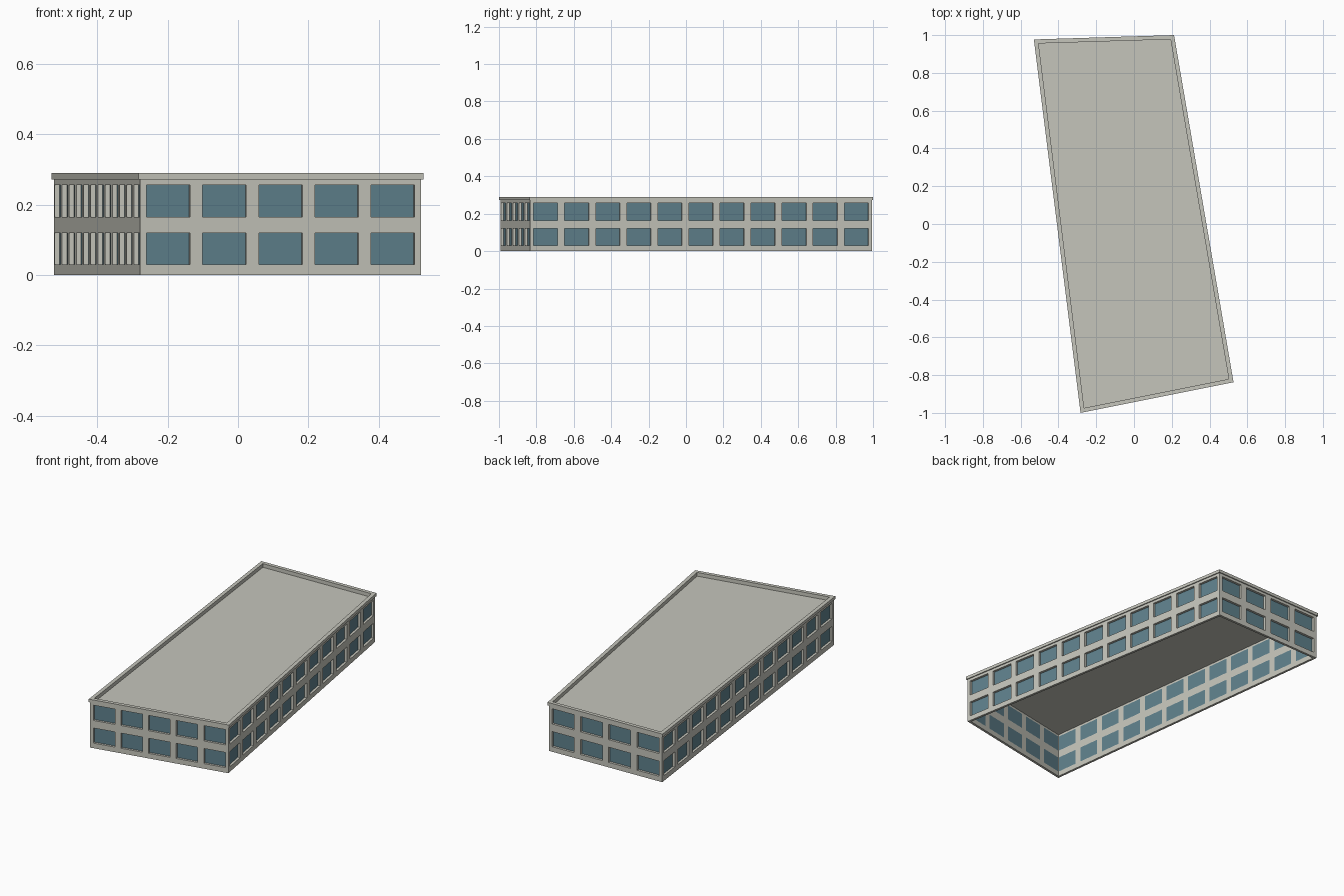
import bpy
import bmesh
from mathutils import Vector

cube = bpy.data.objects.get("Cube")
if cube:
    bpy.data.objects.remove(cube, do_unlink=True)


def material(name, rgb):
    m = bpy.data.materials.new(name)
    m.use_nodes = True
    m.diffuse_color = (*rgb, 1)
    m.node_tree.nodes["Principled BSDF"].inputs["Base Color"].default_value = (*rgb, 1)
    return m


STONE = material("pale stone", (0.56, 0.56, 0.50))
GLASS = material("blue glass", (0.115, 0.22, 0.265))

# Footprint, counter-clockwise from the front left corner as seen from the front
OUTLINE = [Vector(p) for p in ((-0.283, -1.0), (0.527, -0.838), (0.212, 1.0), (-0.53, 0.977))]
OVERHANG, THICK, COPING = 0.006, 0.014, 0.022
EAVES, ROOF, TOP = 0.272, 0.268, 0.29
ROWS = [0, 0.03, 0.12, 0.165, 0.256, EAVES]
PITCH, GLAZED = 0.16, 0.775


def inset(points, d):
    """Move every edge of a convex outline inward by d."""
    result = []
    for i, p in enumerate(points):
        a = (p - points[i - 1]).normalized()
        b = (points[(i + 1) % len(points)] - p).normalized()
        na, nb = Vector((-a.y, a.x)), Vector((-b.y, b.x))
        result.append(p + (na + nb) * d / (1 + na.dot(nb)))
    return result


def finish(bm, name, mats):
    bmesh.ops.remove_doubles(bm, verts=bm.verts, dist=0.00001)
    mesh = bpy.data.meshes.new(name)
    bm.to_mesh(mesh)
    bm.free()
    for m in mats:
        mesh.materials.append(m)
    ob = bpy.data.objects.new(name, mesh)
    bpy.context.collection.objects.link(ob)
    return ob


def add_face(bm, coords, mat=0):
    bm.faces.new([bm.verts.new(c) for c in coords]).material_index = mat


def at(p, z):
    return (p.x, p.y, z)


def build_wall(name, a, b, inner_a, inner_b):
    """Wall with recessed windows, glazed flush with its inner side."""
    bm = bmesh.new()
    along = b - a
    count = int(along.length / PITCH)
    normal = Vector((-along.y, along.x)).normalized()
    stops = [0]
    for i in range(count):
        stops += [(i + 0.5 - GLAZED / 2) / count, (i + 0.5 + GLAZED / 2) / count]
    stops.append(1)
    outer = [a + along * s for s in stops]
    inner = [inner_a] + [p + normal * THICK for p in outer[1:-1]] + [inner_b]
    for i in range(len(stops) - 1):
        o0, o1, n0, n1 = outer[i], outer[i + 1], inner[i], inner[i + 1]
        for j in range(len(ROWS) - 1):
            z0, z1 = ROWS[j], ROWS[j + 1]
            if i % 2 and j % 2:
                # glass pane and its four reveals
                add_face(bm, [at(n0, z0), at(n1, z0), at(n1, z1), at(n0, z1)], 1)
                add_face(bm, [at(o0, z0), at(o1, z0), at(n1, z0), at(n0, z0)])
                add_face(bm, [at(o1, z1), at(o0, z1), at(n0, z1), at(n1, z1)])
                add_face(bm, [at(o0, z1), at(o0, z0), at(n0, z0), at(n0, z1)])
                add_face(bm, [at(o1, z0), at(o1, z1), at(n1, z1), at(n1, z0)])
            else:
                add_face(bm, [at(o0, z0), at(o1, z0), at(o1, z1), at(o0, z1)])
                add_face(bm, [at(n1, z0), at(n0, z0), at(n0, z1), at(n1, z1)])
        add_face(bm, [at(o1, 0), at(o0, 0), at(n0, 0), at(n1, 0)])
    finish(bm, name, [STONE, GLASS])


# Four walls
wall = inset(OUTLINE, OVERHANG)
lining = inset(wall, THICK)
for i, name in enumerate(("front_wall", "left_wall", "back_wall", "right_wall")):
    k = (i + 1) % 4
    build_wall(name, wall[i], wall[k], lining[i], lining[k])

# Overhanging parapet ring
bm = bmesh.new()
rim = inset(OUTLINE, COPING)
for i in range(4):
    k = (i + 1) % 4
    profile = [(wall, EAVES), (OUTLINE, EAVES), (OUTLINE, TOP), (rim, TOP), (rim, ROOF)]
    for (p, z0), (q, z1) in zip(profile, profile[1:]):
        add_face(bm, [at(p[i], z0), at(p[k], z0), at(q[k], z1), at(q[i], z1)])
finish(bm, "parapet", [STONE])

# Flat roof slab
bm = bmesh.new()
add_face(bm, [at(p, ROOF) for p in lining])
finish(bm, "roof", [STONE])
